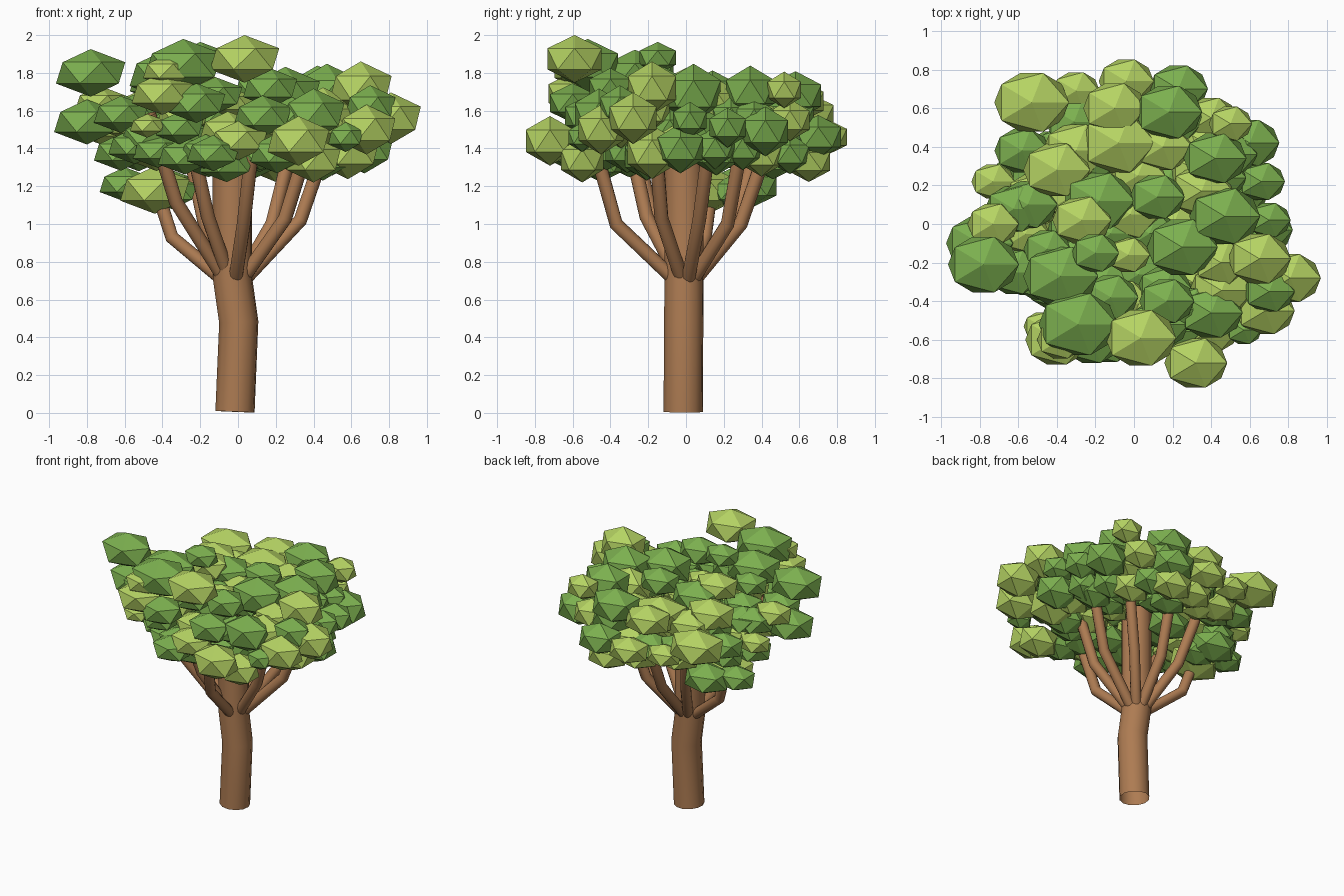
import bpy, bmesh, math, random
from mathutils import Matrix, Vector

random.seed(7)


def material(name, rgb):
    m = bpy.data.materials.new(name)
    m.diffuse_color = (*rgb, 1)
    return m


BARK = material("bark brown", (0.42, 0.20, 0.085))
LIGHT = material("light leaf green", (0.46, 0.65, 0.125))
DARK = material("dark leaf green", (0.20, 0.43, 0.078))


def limb(name, points, radius):
    """Round bent open tube through the points."""
    cu = bpy.data.curves.new(name, 'CURVE')
    cu.dimensions = '3D'
    cu.bevel_depth = radius
    cu.bevel_resolution = 4
    sp = cu.splines.new('POLY')
    sp.points.add(len(points) - 1)
    for p, co in zip(sp.points, points):
        p.co = (*co, 1)
    ob = bpy.data.objects.new(name, cu)
    bpy.context.collection.objects.link(ob)
    cu.materials.append(BARK)
    bpy.ops.object.select_all(action='DESELECT')
    ob.select_set(True)
    bpy.context.view_layer.objects.active = ob
    bpy.ops.object.convert(target='MESH')
    bpy.ops.object.shade_smooth_by_angle(angle=math.radians(40))


def foliage(name, clumps, mat):
    """Squashed icosahedra (x, y, z, half width), taller on the right side."""
    bm = bmesh.new()
    for x, y, z, r in clumps:
        tall = 0.70 + 0.18 * min(max((x - 0.05) / 0.4, 0), 1)
        m = Matrix.Translation((x, y, z)) @ Matrix.Diagonal((r * 1.14, r * 0.94, r * tall, 1))
        bmesh.ops.create_icosphere(bm, subdivisions=1, radius=1, matrix=m)
    me = bpy.data.meshes.new(name)
    bm.to_mesh(me)
    bm.free()
    me.materials.append(mat)
    bpy.context.collection.objects.link(bpy.data.objects.new(name, me))


# Trunk with a slight bend
limb("trunk", [(-0.016, -0.015, 0.006), (0.004, -0.012, 0.48),
               (-0.030, -0.01, 0.72), (-0.03, -0.01, 1.50)], 0.105)

# Branches: elbow, then tip
branches = [
    ((-0.35, 0.10, 0.93), (-0.45, 0.14, 1.24)),
    ((-0.33, -0.20, 1.12), (-0.47, -0.30, 1.58)),
    ((-0.16, -0.21, 1.04), (-0.24, -0.29, 1.40)),
    ((0.03, -0.37, 1.00), (0.07, -0.47, 1.36)),
    ((0.25, -0.13, 1.03), (0.37, -0.16, 1.42)),
    ((0.33, 0.07, 1.02), (0.46, 0.12, 1.40)),
    ((0.18, 0.22, 1.00), (0.28, 0.29, 1.40)),
    ((0.00, 0.29, 1.00), (0.02, 0.40, 1.32)),
    ((-0.18, 0.26, 1.02), (-0.25, 0.36, 1.35)),
]
for i, (elbow, tip) in enumerate(branches):
    root = Vector((-0.02 + elbow[0] * 0.12, elbow[1] * 0.12, 0.69))
    limb(f"branch_{i + 1}", [root, elbow, tip], 0.037)

# Outer leaf clumps
light = [
    (0.035, -0.59, 1.874, .18), (-0.38, -0.60, 1.81, .12), (-0.40, -0.60, 1.69, .16),
    (0.32, -0.72, 1.44, .16), (0.81, -0.28, 1.56, .155), (0.68, -0.45, 1.50, .15),
    (0.65, -0.18, 1.72, .16), (0.40, -0.55, 1.34, .14), (-0.44, 0.12, 1.18, .18),
    (-0.53, 0.63, 1.57, .19), (-0.04, 0.74, 1.46, .14), (0.50, 0.52, 1.71, .11),
    (0.20, 0.65, 1.33, .14), (-0.10, 0.60, 1.65, .16), (-0.08, 0.42, 1.62, .19),
    (-0.40, 0.28, 1.65, .17), (-0.30, 0.38, 1.58, .17), (-0.27, 0.02, 1.73, .15),
    (-0.73, 0.22, 1.50, .11), (-0.73, 0.00, 1.64, .13), (-0.03, -0.16, 1.64, .11),
    (0.35, 0.17, 1.63, .16), (0.45, -0.20, 1.60, .14), (-0.30, 0.69, 1.47, .12),
    (-0.48, -0.53, 1.52, .09), (0.40, 0.55, 1.55, .13), (0.15, 0.40, 1.60, .15),
]
dark = [
    (-0.78, -0.21, 1.80, .18), (-0.29, -0.52, 1.84, .20), (-0.80, -0.10, 1.54, .17),
    (-0.22, -0.60, 1.64, .15), (0.13, -0.52, 1.57, .15), (0.40, -0.46, 1.58, .16),
    (0.70, -0.35, 1.62, .13), (0.57, -0.55, 1.46, .09), (0.67, -0.03, 1.40, .15),
    (-0.06, -0.45, 1.32, .14), (0.12, -0.42, 1.38, .13), (-0.28, -0.42, 1.36, .14),
    (-0.60, 0.25, 1.21, .13), (-0.42, 0.35, 1.20, .16), (-0.62, 0.10, 1.38, .14),
    (0.47, 0.04, 1.69, .18), (0.42, 0.34, 1.70, .16), (0.66, 0.22, 1.51, .12),
    (0.60, 0.42, 1.49, .15), (0.23, 0.70, 1.46, .15), (-0.20, -0.15, 1.88, .12),
    (-0.38, -0.27, 1.79, .19), (0.18, 0.58, 1.68, .17), (-0.18, 0.12, 1.66, .18),
    (0.12, 0.14, 1.71, .14), (0.25, -0.12, 1.69, .18), (-0.45, -0.13, 1.74, .12),
    (-0.55, 0.10, 1.58, .15), (0.17, -0.40, 1.72, .14), (-0.58, 0.38, 1.50, .14),
    (-0.62, -0.25, 1.58, .14), (0.70, 0.02, 1.55, .11), (-0.12, -0.38, 1.68, .14),
]

# Low clumps that hide the branch tips, and the middle of the crown
light += [(-0.30, 0.52, 1.40, .15), (-0.02, 0.60, 1.36, .14), (0.36, 0.40, 1.36, .13),
          (-0.02, 0.05, 1.60, .15), (0.30, -0.30, 1.40, .13), (0.02, 0.25, 1.57, .14)]
dark += [(0.50, 0.16, 1.38, .14), (0.46, 0.30, 1.40, .13), (0.30, 0.55, 1.37, .13),
         (0.08, 0.46, 1.33, .13), (-0.35, 0.25, 1.17, .13), (0.08, -0.05, 1.56, .14),
         (0.29, 0.25, 1.42, .13), (-0.48, -0.28, 1.46, .14), (-0.12, -0.05, 1.58, .14)]

# Inner leaf clumps, scattered on a spiral so that the crown is filled
count = 52
for i in range(count):
    a = i * 2.39996
    d = 0.16 + 0.47 * math.sqrt((i + 0.5) / count)
    z = random.uniform(1.35, 1.60)
    clump = (d * math.cos(a), d * math.sin(a), z, random.uniform(0.12, 0.17))
    (dark if random.random() < 0.55 else light).append(clump)

foliage("light_foliage", light, LIGHT)
foliage("dark_foliage", dark, DARK)
